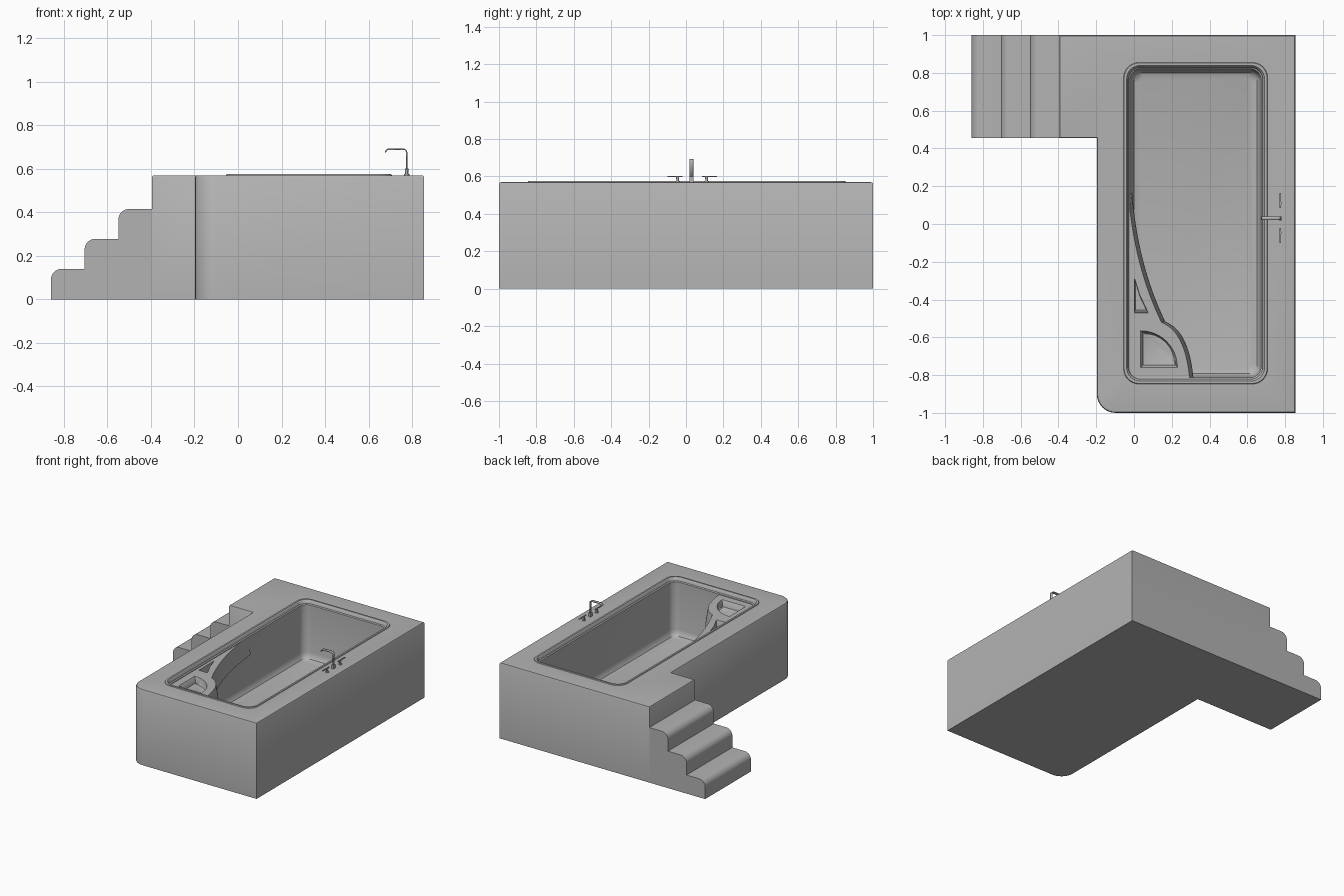
import bpy, bmesh, math
from mathutils import Vector

cube = bpy.data.objects.get("Cube")
if cube:
    bpy.data.objects.remove(cube)

grey = bpy.data.materials.new("plain grey")
grey.use_nodes = True
COLOUR = (0.45, 0.45, 0.45, 1)
grey.diffuse_color = COLOUR
grey.node_tree.nodes["Principled BSDF"].inputs["Base Color"].default_value = COLOUR

DECK = 0.57


def finish(name, bm):
    bmesh.ops.recalc_face_normals(bm, faces=bm.faces)
    mesh = bpy.data.meshes.new(name)
    bm.to_mesh(mesh)
    bm.free()
    mesh.materials.append(grey)
    obj = bpy.data.objects.new(name, mesh)
    bpy.context.collection.objects.link(obj)
    bpy.ops.object.select_all(action='DESELECT')
    obj.select_set(True)
    bpy.context.view_layer.objects.active = obj
    bpy.ops.object.shade_smooth_by_angle(angle=math.radians(35))
    return obj


def arc(cx, cy, r, start, end, n=8):
    return [(cx + r * math.cos(math.radians(start + (end - start) * i / n)),
             cy + r * math.sin(math.radians(start + (end - start) * i / n)))
            for i in range(n + 1)]


def rounded_rect(x0, y0, x1, y1, r):
    return (arc(x1 - r, y1 - r, r, 0, 90) + arc(x0 + r, y1 - r, r, 90, 180)
            + arc(x0 + r, y0 + r, r, 180, 270) + arc(x1 - r, y0 + r, r, 270, 360))


def bezier(a, c, b, n=16):
    return [tuple(Vector(a) * (1 - t) ** 2 + Vector(c) * 2 * t * (1 - t) + Vector(b) * t * t)
            for t in (i / n for i in range(n + 1))]


def loft(bm, rings):
    """Skin a list of (outline, z) rings; returns the rings of vertices."""
    loops = [[bm.verts.new((x, y, z)) for x, y in pts] for pts, z in rings]
    for low, high in zip(loops, loops[1:]):
        for i in range(len(low)):
            j = (i + 1) % len(low)
            bm.faces.new((low[i], low[j], high[j], high[i]))
    return loops


def fill_between(bm, loops):
    """Fill an outer loop, leaving the other loops open as holes."""
    edges = []
    for loop in loops:
        for a, b in zip(loop, loop[1:] + loop[:1]):
            edges.append(bm.edges.get((a, b)) or bm.edges.new((a, b)))
    bmesh.ops.triangle_fill(bm, edges=edges, use_beauty=True, normal=(0, 0, 1))


# L-shaped surround, deck and sunken basin
def surround(d):
    return ([(0.855 - d, -1 + d), (0.855 - d, 1 - d), (-0.395 + d, 1 - d),
             (-0.395 + d, 0.455 + d), (-0.197 + d, 0.455 + d)]
            + arc(-0.097, -0.9, 0.1 - d, 180, 270))


def basin(d):
    return rounded_rect(-0.055 + d, -0.847 + d, 0.707 - d, 0.855 - d, 0.08 - d * 0.6)


bm = bmesh.new()
outer = loft(bm, [(surround(0), 0), (surround(0), DECK - 0.008),
                  (surround(0.004), DECK - 0.002), (surround(0.015), DECK)])
bm.faces.new(outer[0])
inner = loft(bm, [(basin(d), z) for d, z in (
    (0, DECK), (0.003, 0.575), (0.016, 0.575), (0.022, 0.568), (0.026, 0.55),
    (0.034, 0.545), (0.038, 0.19), (0.044, 0.165), (0.056, 0.148), (0.08, 0.14))])
bm.faces.new(inner[-1])
fill_between(bm, [outer[-1], inner[0]])
finish("tub_surround", bm)

# Steps with rounded nosings
profile = [(-0.395, 0)]
profile += [(-0.86, 0)]
for x, z in ((-0.86, 0.14), (-0.705, 0.278), (-0.55, 0.415)):
    profile += arc(x + 0.05, z - 0.05, 0.05, 180, 90)
    profile.append((x + 0.155, z))
bm = bmesh.new()
ends = [[bm.verts.new((x, y, z)) for x, z in profile] for y in (0.455, 1)]
for i in range(len(profile)):
    j = (i + 1) % len(profile)
    bm.faces.new((ends[0][i], ends[0][j], ends[1][j], ends[1][i]))
for end in ends:
    bm.faces.new(end)
finish("steps", bm)

# Curved corner shelf with armrest and two tray pockets
edge = bezier((-0.03, 0.16), (0.0, -0.22), (0.145, -0.52)) \
    + bezier((0.165, -0.53), (0.275, -0.59), (0.295, -0.825))


def shelf(dx, dy):
    return [(-0.03, -0.825)] + [(x + dx, y + dy) for x, y in edge][::-1]


def pocket(bm, outline, depth):
    c = sum((Vector(p) for p in outline), Vector((0, 0))) / len(outline)

    def shrink(s):
        return [tuple(c + (Vector(p) - c) * s) for p in outline]
    loops = loft(bm, [(outline, 0.54), (shrink(0.96), 0.535),
                      (shrink(0.88), 0.545 - depth), (shrink(0.8), 0.54 - depth)])
    bm.faces.new(loops[-1])
    return loops[0]


bm = bmesh.new()
sides = loft(bm, [(shelf(0.0, 0), 0.39), (shelf(0.02, 0.004), 0.41),
                  (shelf(0.016, 0.003), 0.45), (shelf(0.003, 0), 0.53), (shelf(0, 0), 0.54)])
bm.faces.new(sides[0])
triangle = [(0.002, -0.47), (0.075, -0.47), (0.03, -0.375), (0.002, -0.285)]
quarter = [(0.035, -0.76)] + arc(0.035, -0.76, 0.195, 0, 90, 12)
fill_between(bm, [sides[-1], pocket(bm, triangle, 0.05), pocket(bm, quarter, 0.05)])
finish("corner_shelf", bm)


# Taps
def rod(name, x, y, z, r, h, r_top=None):
    bm = bmesh.new()
    bmesh.ops.create_cone(bm, cap_ends=True, segments=16, radius1=r,
                          radius2=r if r_top is None else r_top, depth=h)
    bmesh.ops.translate(bm, verts=bm.verts, vec=(x, y, z + h / 2))
    return finish(name, bm)


def block(name, centre, size):
    bm = bmesh.new()
    bmesh.ops.create_cube(bm, size=1)
    bmesh.ops.scale(bm, verts=bm.verts, vec=size)
    bmesh.ops.translate(bm, verts=bm.verts, vec=centre)
    return finish(name, bm)


TAP_X = 0.775
for side, y, reach in (("right", -0.045, -1), ("left", 0.11, 1)):
    rod(side + "_tap_base", TAP_X, y, DECK, 0.012, 0.006)
    rod(side + "_tap_stem", TAP_X, y, DECK, 0.006, 0.03, 0.008)
    block(side + "_tap_lever", (TAP_X, y + reach * 0.015, 0.6), (0.008, 0.08, 0.006))

# Flat bent spout
block("spout_base", (TAP_X, 0.03, 0.585), (0.016, 0.022, 0.03))
path = [(TAP_X, 0.595)] + arc(TAP_X - 0.015, 0.675, 0.015, 0, 90, 6) \
    + arc(0.693, 0.675, 0.015, 90, 180, 6)
bm = bmesh.new()
rows = [[bm.verts.new((x, y, z)) for x, z in path] for y in (0.02, 0.04)]
for i in range(len(path) - 1):
    bm.faces.new((rows[0][i], rows[0][i + 1], rows[1][i + 1], rows[1][i]))
spout = finish("spout", bm)
thick = spout.modifiers.new("thickness", 'SOLIDIFY')
thick.thickness = 0.006
thick.offset = 0
